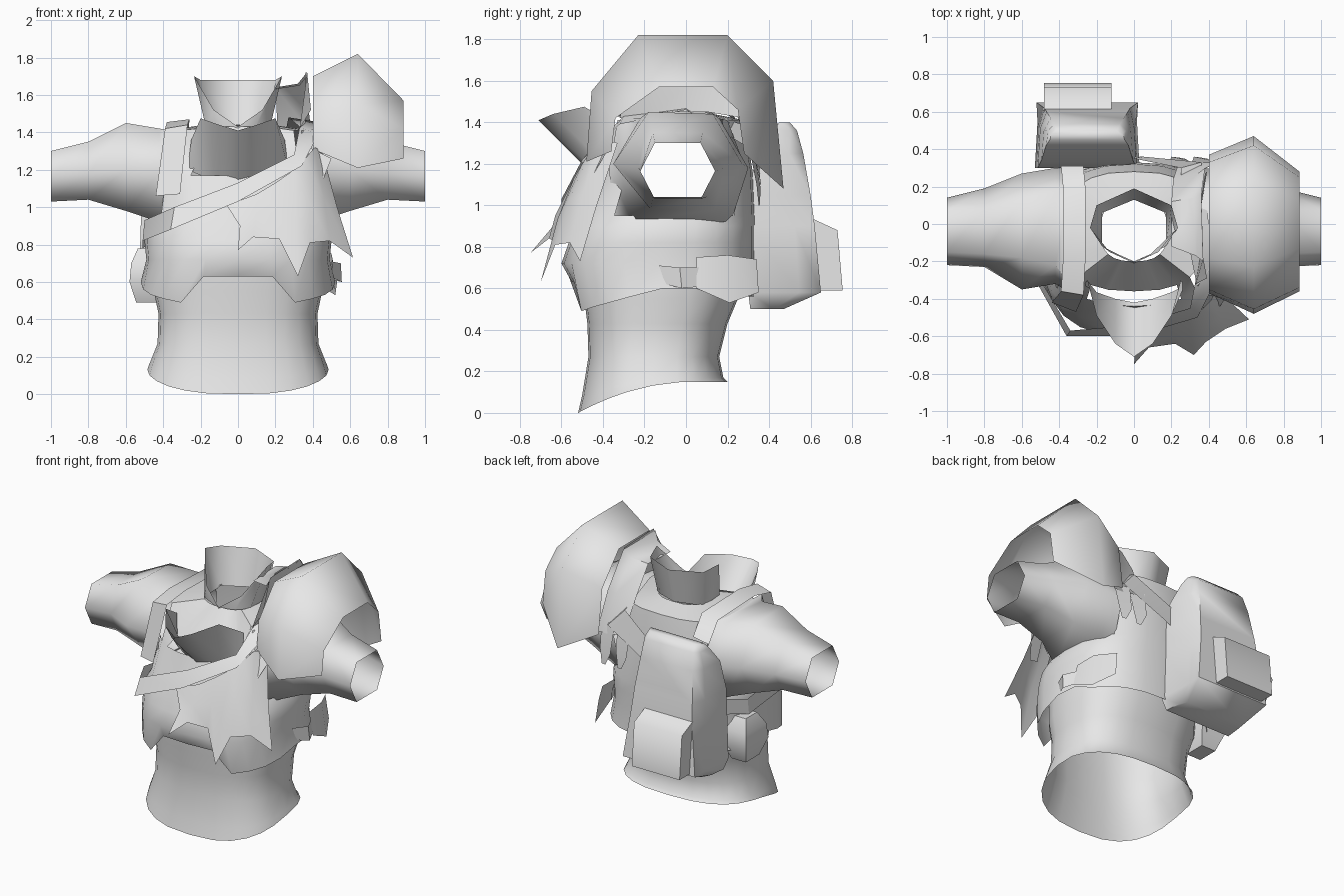
import bpy, bmesh, math
from mathutils import Vector

mat = bpy.data.materials.new("plain_grey")
mat.diffuse_color = (0.8, 0.8, 0.8, 1)


def finish(name, bm, angle=50):
    bmesh.ops.recalc_face_normals(bm, faces=bm.faces)
    me = bpy.data.meshes.new(name)
    bm.to_mesh(me)
    bm.free()
    me.materials.append(mat)
    ob = bpy.data.objects.new(name, me)
    bpy.context.collection.objects.link(ob)
    bpy.ops.object.select_all(action='DESELECT')
    ob.select_set(True)
    bpy.context.view_layer.objects.active = ob
    bpy.ops.object.shade_smooth_by_angle(angle=math.radians(angle))
    return ob


def loft(name, rows, closed=False, skip=None, caps=False, angle=50):
    """Skin equal-length rows of points; skip(row, centre) leaves a hole."""
    bm = bmesh.new()
    vs = [[bm.verts.new(p) for p in r] for r in rows]
    n = len(rows[0])
    for k in range(len(rows) - 1):
        for i in range(n if closed else n - 1):
            j = (i + 1) % n
            quad = [vs[k][i], vs[k][j], vs[k + 1][j], vs[k + 1][i]]
            mid = sum((v.co for v in quad), Vector()) / 4
            if not (skip and skip(k, mid)):
                bm.faces.new(quad)
    if caps:
        bm.faces.new(vs[0])
        bm.faces.new(vs[-1])
    loose = [v for v in bm.verts if not v.link_faces]
    bmesh.ops.delete(bm, geom=loose, context='VERTS')
    return finish(name, bm, angle)


def ring(z, rx, yf, yb, n=24, p=0.77, rim=None):
    """Rounded-box body section; rim(x, y) can override the height."""
    pts = []
    for i in range(n):
        a = 2 * math.pi * i / n
        c, s = math.cos(a), math.sin(a)
        x = math.copysign(abs(c) ** p, c) * rx
        y = (yf + yb) / 2 + math.copysign(abs(s) ** p, s) * (yb - yf) / 2
        pts.append((x, y, rim(x, y) if rim else z))
    return pts


def mirrored(half):
    """Extend a half row (outer to centre, x < 0) to both sides."""
    return half + [(-x, y, z) for x, y, z in reversed(half[:-1])]


# Shirt: open tube with a hem that dips at the front
def hem(x, y):
    t = min(1.3 * (y + 0.52) / 0.72, 1)
    return 0.15 * (1 - (1 - t) ** 2)


loft("shirt", [ring(0, .485, -.52, .20, rim=hem),
               ring(0, .475, -.50, .18, rim=lambda x, y: hem(x, y) * .6 + .08),
               ring(.27, .43, -.47, .16), ring(.43, .425, -.475, .20),
               ring(.55, .45, -.49, .25), ring(.72, .45, -.50, .28)], closed=True)


# Vest: notched lower edge, open armholes and a slit at the throat
def vest_edge(x, y):
    if y > -0.1:
        return 0.60 if y < .1 else 0.56
    if abs(x) < 0.22:
        return 0.63
    if abs(x) < 0.34:
        return 0.49
    return 0.49 + 0.11 * min(1, (y + 0.52) / 0.4)


def vest_hole(k, m):
    armhole = k in (4, 5) and abs(m.x) > 0.33 and -.29 < m.y < .24
    throat = k == 5 and m.y < -0.1 and abs(m.x) < 0.25
    return armhole or throat


loft("vest", [ring(0, .52, -.55, .33, rim=vest_edge), ring(.72, .49, -.60, .33),
              ring(.82, .50, -.565, .33), ring(.90, .49, -.54, .33),
              ring(.95, .46, -.52, .33), ring(1.17, .43, -.44, .32),
              ring(0, .39, -.36, .28, rim=lambda x, y: 1.22 if y < -.2 and abs(x) < .25 else 1.41),
              ring(0, .18, -.20, .13, rim=lambda x, y: 1.44 + .1 * min(0, y + .1))],
     closed=True, skip=vest_hole)

# Sleeves: six-sided open tubes, mirrored
for side, label in ((-1, "left_sleeve"), (1, "right_sleeve")):
    hexes = [(1.0, [(-.22, 1.165), (-.15, 1.30), (.07, 1.30), (.14, 1.165), (.07, 1.03), (-.15, 1.03)]),
             (.80, [(-.23, 1.18), (-.16, 1.35), (.08, 1.35), (.19, 1.18), (.10, 1.04), (-.16, 1.04)]),
             (.60, [(-.35, 1.20), (-.18, 1.45), (.13, 1.44), (.27, 1.20), (.14, .98), (-.17, .98)]),
             (.42, [(-.32, 1.18), (-.22, 1.42), (.16, 1.42), (.30, 1.18), (.18, .92), (-.26, .92)]),
             (.34, [(-.37, 1.17), (-.33, 1.41), (.20, 1.41), (.29, 1.17), (.22, .93), (-.35, .93)])]
    loft(label, [[(side * x, y, z) for y, z in h] for x, h in hexes], closed=True, angle=80)

# Neck collar: flared tube dipping to a V at the front
loft("neck_collar", [
    mirrored([(0, .13, 1.44), (-.17, .06, 1.43), (-.17, -.12, 1.42), (-.09, -.16, 1.42), (0, -.20, 1.41)])[:-1],
    mirrored([(0, .19, 1.68), (-.20, .10, 1.68), (-.235, -.02, 1.70), (-.13, -.15, 1.52), (0, -.21, 1.43)])[:-1]],
    closed=True, angle=80)

# Throat guard: funnel jutting forward below the neck
loft("throat_guard", [
    mirrored([(-.25, -.30, 1.36), (-.20, -.49, 1.475), (-.10, -.64, 1.44), (0, -.71, 1.41)]),
    mirrored([(-.27, -.33, 1.20), (-.20, -.365, 1.17), (-.10, -.40, 1.14), (0, -.42, 1.12)])], angle=80)

# Large shoulder guard: faceted shell open underneath
arcs = [(.40, [(-.37, 1.31), (-.35, 1.50), (-.18, 1.70), (.15, 1.70), (.33, 1.50), (.37, 1.20)]),
        (.64, [(-.48, 1.21), (-.455, 1.55), (-.23, 1.82), (.20, 1.82), (.42, 1.60), (.47, 1.08)]),
        (.885, [(-.36, 1.26), (-.34, 1.42), (-.13, 1.57), (.13, 1.57), (.25, 1.46), (.28, 1.25)])]
loft("shoulder_guard", [[(x, y, z) for y, z in a] for x, a in arcs], angle=85)

# Raised arch beside the shoulder guard, with a side wall
loft("shoulder_arch", [
    [(.20, -.12, 1.63), (.20, .12, 1.64), (.21, .24, 1.45), (.24, .33, 1.22)],
    [(.33, -.17, 1.65), (.32, .14, 1.66), (.34, .27, 1.46), (.36, .33, 1.20)],
    [(.37, -.20, 1.70), (.36, .16, 1.71), (.38, .30, 1.48), (.44, .33, 1.20)]])
loft("shoulder_wall", [
    [(.33, -.32, 1.42), (.36, -.14, 1.45), (.36, .10, 1.45), (.39, .28, 1.42)],
    [(.39, -.29, 1.52), (.37, -.18, 1.72), (.36, .15, 1.72), (.38, .27, 1.50)]])

# Diagonal sash wrapping the chest, shoulder and back
loft("sash", [
    [(-.50, .05, .88), (-.50, -.30, .93), (-.34, -.57, 1.0), (0, -.54, 1.13), (.30, -.45, 1.28),
     (.33, -.30, 1.43), (.27, 0, 1.48), (.25, .30, 1.38), (0, .35, 1.22), (-.40, .33, .96), (-.50, .05, .88)],
    [(-.51, .05, .78), (-.51, -.33, .82), (-.36, -.60, .88), (0, -.60, 1.03), (.34, -.50, 1.22),
     (.43, -.32, 1.39), (.40, 0, 1.46), (.36, .33, 1.26), (.05, .36, 1.10), (-.40, .35, .86), (-.51, .05, .78)]])

# Torn cloth hanging from the sash
loft("torn_cloth", [
    [(-.06, -.58, 1.01), (.10, -.57, 1.07), (.20, -.54, 1.13), (.30, -.50, 1.20), (.36, -.46, 1.26),
     (.41, -.41, 1.32), (.45, -.33, 1.30)],
    [(.01, -.64, .90), (.10, -.63, .95), (.22, -.60, .98), (.31, -.62, .93), (.38, -.56, 1.03),
     (.46, -.50, 1.05), (.53, -.43, 1.0)],
    [(0, -.75, .77), (.08, -.66, .84), (.22, -.64, .83), (.32, -.70, .63), (.385, -.63, .81),
     (.49, -.56, .82), (.615, -.51, .73)]], angle=70)

# Small loose straps: front and rear tails below the shoulder guard
loft("front_tail", [[(.38, -.38, 1.32), (.36, -.50, 1.07)], [(.50, -.38, 1.26), (.42, -.50, 1.06)]])
for x in (.24, .36):
    loft("rear_tail", [[(x - .05, .33, 1.25), (x + .06, .31, 1.25)],
                       [(x - .04, .36, 1.08), (x + .05, .34, 1.10)],
                       [(x, .355, 1.0), (x + .03, .35, 1.0)]])

# Pack strap over the left shoulder
loft("pack_strap", [
    [(-.44, -.42, 1.06), (-.39, -.36, 1.42), (-.38, -.20, 1.455), (-.38, .20, 1.44), (-.39, .31, 1.32)],
    [(-.31, -.47, 1.07), (-.27, -.38, 1.44), (-.26, -.20, 1.47), (-.26, .20, 1.46), (-.27, .31, 1.34)]])

# Backpack: horizontal sections (height, front, back, half width, back ratio), narrowing upward
sections = [(.50, .31, .47, .25, .85), (.58, .30, .65, .28, .97), (.90, .30, .62, .27, .85),
            (1.05, .30, .60, .265, .82), (1.25, .34, .565, .245, .8), (1.36, .42, .535, .22, .8),
            (1.40, .45, .50, .20, .8)]
rows = []
for z, yf, yb, w, r in sections:
    ym = yb - .3 * (yb - yf)
    half = [(-w, yf), (-w * .95, ym), (-w * r, yb)]
    rows.append([(x - .25, y, z) for x, y in half] + [(-x - .25, y, z) for x, y in reversed(half)])
loft("backpack", rows, closed=True, caps=True, angle=60)

# Rear pocket of the pack
pocket = [(.60, .59), (.755, .59), (.73, .88), (.60, .94)]
loft("pack_pocket", [[(x, y, z) for y, z in pocket] for x in (-.48, -.12)], closed=True, caps=True, angle=80)

# Left hip pouch, tapered at both ends
rows = []
for z, s in ((.49, .6), (.60, 1), (.70, .9), (.78, .5)):
    dx, dy = .09 * s, .12 * s
    rows.append([(-.49 + dx * i, .06 + dy * j, z) for i, j in ((-1, -1), (1, -1), (1, 1), (-1, 1))])
loft("left_pouch", rows, closed=True, caps=True)

# Right hip plates
loft("belt_plate", [[(.50, -.13, .71), (.55, -.03, .70), (.50, .08, .70)],
                    [(.51, -.10, .62), (.555, -.02, .60), (.51, .08, .61)]])
loft("hip_flap", [[(.50, .05, .75), (.49, .20, .76), (.42, .34, .74)],
                  [(.53, .05, .60), (.52, .21, .53), (.44, .35, .58)]])
